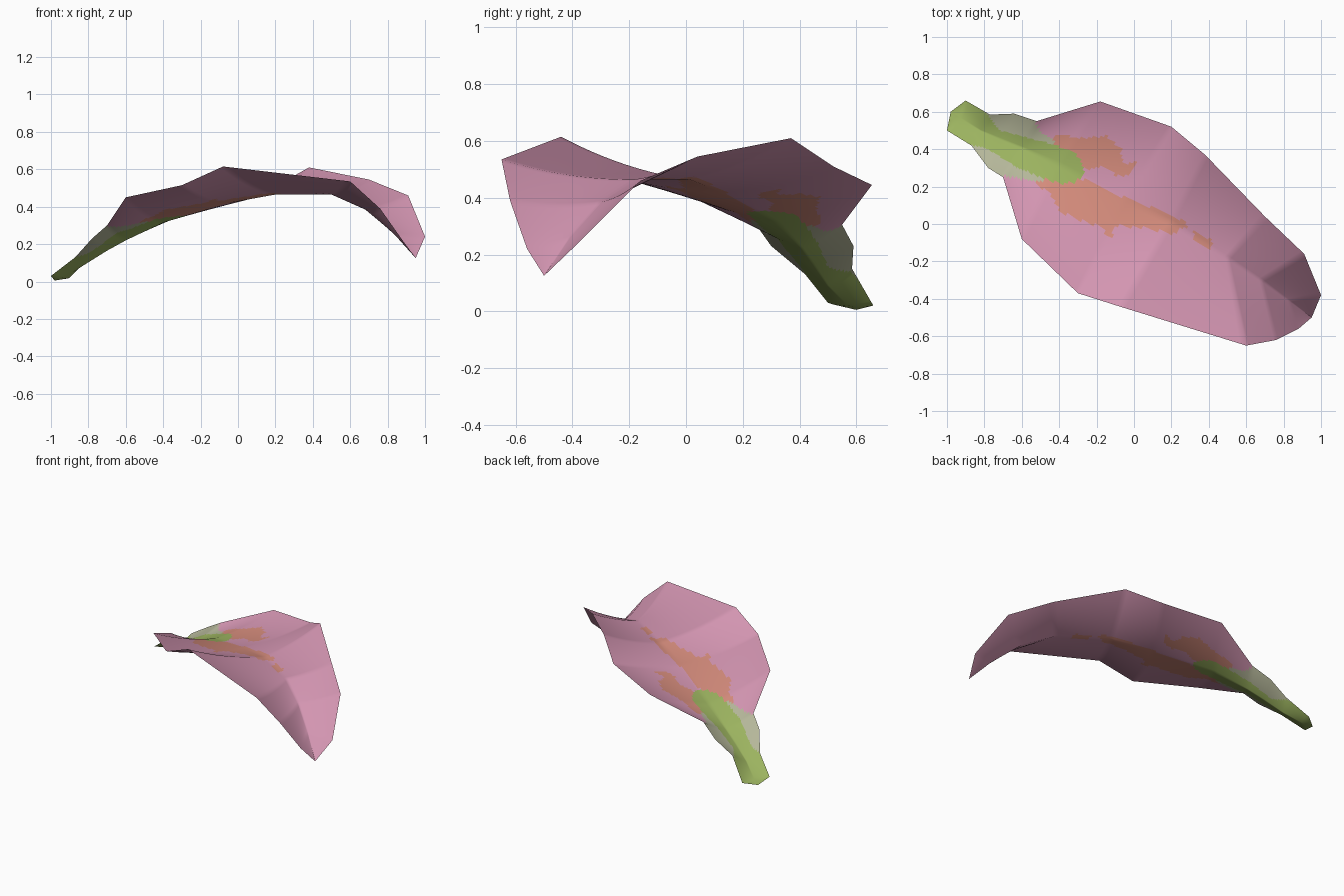
import bpy, bmesh
from mathutils import Vector

if "Cube" in bpy.data.objects:
    bpy.data.objects.remove(bpy.data.objects["Cube"])

# Guide curves from base to tip: front edge, midrib, back edge
FRONT = [(-.98, .6, .005), (-1, .5, .03), (-.87, .42, .13), (-.78, .3, .23),
         (-.7, .25, .3), (-.6, -.08, .45), (-.3, -.37, .515), (-.08, -.44, .615),
         (.6, -.65, .535), (.76, -.62, .39), (.88, -.56, .22), (.95, -.5, .125)]
RIB = [(-.98, .6, .005), (-.93, .57, .02), (-.82, .5, .09), (-.7, .45, .165),
       (-.6, .41, .22), (-.4, .32, .315), (-.05, .13, .42), (.2, .01, .465),
       (.5, -.18, .465), (.68, -.3, .385), (.83, -.41, .26), (.95, -.5, .125)]
BACK = [(-.98, .6, .005), (-.9, .66, .02), (-.77, .585, .15), (-.64, .59, .23),
        (-.52, .55, .305), (-.18, .655, .445), (.2, .52, .51), (.38, .37, .61),
        (.7, .04, .545), (.91, -.16, .46), (1, -.38, .24), (.95, -.5, .125)]

# Painted patches as outlines seen from above
GREEN = [(-1.1, .45), (-.87, .42), (-.8, .41), (-.7, .35), (-.6, .29), (-.5, .25),
         (-.4, .215), (-.32, .22), (-.27, .26), (-.28, .35), (-.36, .4), (-.45, .43),
         (-.6, .47), (-.72, .5), (-.78, .58), (-.9, .7), (-1.1, .7)]
PALE = [(-1.1, .3), (-.72, .2), (-.69, .255), (-.5, .22), (-.4, .3), (-.43, .45),
        (-.5, .49), (-.53, .56), (-.6, .7), (-1.1, .7)]
ORANGE_FRONT = [(-.54, .23), (-.45, .16), (-.4, .07), (-.28, .02), (-.2, -.01),
                (-.12, -.07), (-.1, -.01), (.05, -.02), (.2, -.05), (.28, -.02),
                (.28, .01), (.15, .07), (-.02, .13), (-.15, .18), (-.27, .24), (-.4, .25)]
ORANGE_BACK = [(-.43, .4), (-.43, .47), (-.38, .48), (-.3, .46), (-.15, .47), (-.07, .4),
               (-.05, .32), (.02, .33), (0, .3), (-.03, .26), (-.1, .26), (-.16, .31),
               (-.28, .29)]
ORANGE_SPOT = [(.32, -.03), (.42, -.09), (.41, -.14), (.37, -.12), (.32, -.09)]


def inside(p, poly):
    hit = False
    for (ax, ay), (bx, by) in zip(poly, poly[1:] + poly[:1]):
        if (ay > p.y) != (by > p.y) and p.x < (bx - ax) * (p.y - ay) / (by - ay) + ax:
            hit = not hit
    return hit


def colour_of(p):
    if inside(p, GREEN):
        return 1
    if inside(p, PALE):
        return 2
    if any(inside(p, q) for q in (ORANGE_FRONT, ORANGE_BACK, ORANGE_SPOT)):
        return 3
    return 0


def resample(curve, counts):
    pts = [Vector(p) for p in curve]
    out = [pts[0]]
    for a, b, n in zip(pts, pts[1:], counts):
        out += [a.lerp(b, (i + 1) / n) for i in range(n)]
    return out


# Rows across the petal, each sagging slightly between midrib and edge
counts = [max(2, round((Vector(b) - Vector(a)).length / .018)) for a, b in zip(RIB, RIB[1:])]
front, rib, back = (resample(c, counts) for c in (FRONT, RIB, BACK))
N = 26
bm = bmesh.new()
rows = []
for f, m, b in zip(front, rib, back):
    row = []
    for i in range(-N, N + 1):
        s, edge = abs(i) / N, (f if i < 0 else b)
        p = m.lerp(edge, s)
        p.z -= .18 * s * (1 - s) * (edge - m).length * .9
        row.append(bm.verts.new(p))
    rows.append(row)
for r0, r1 in zip(rows, rows[1:]):
    for j in range(2 * N):
        face = bm.faces.new((r0[j], r1[j], r1[j + 1], r0[j + 1]))
        face.smooth = True
        face.material_index = colour_of(face.calc_center_median())
bmesh.ops.remove_doubles(bm, verts=bm.verts, dist=1e-5)
for v in bm.verts:
    v.co.z = max(v.co.z, 0)

mesh = bpy.data.meshes.new("petal")
bm.to_mesh(mesh)
bm.free()
petal = bpy.data.objects.new("petal", mesh)
bpy.context.collection.objects.link(petal)

for name, col in (("petal pink", (.65, .30, .44)), ("base green", (.33, .45, .115)),
                  ("pale green", (.46, .47, .32)), ("blush orange", (.66, .26, .2))):
    mat = bpy.data.materials.new(name)
    mat.diffuse_color = (*col, 1)
    mat.use_nodes = True
    mat.node_tree.nodes["Principled BSDF"].inputs["Base Color"].default_value = mat.diffuse_color
    mesh.materials.append(mat)
